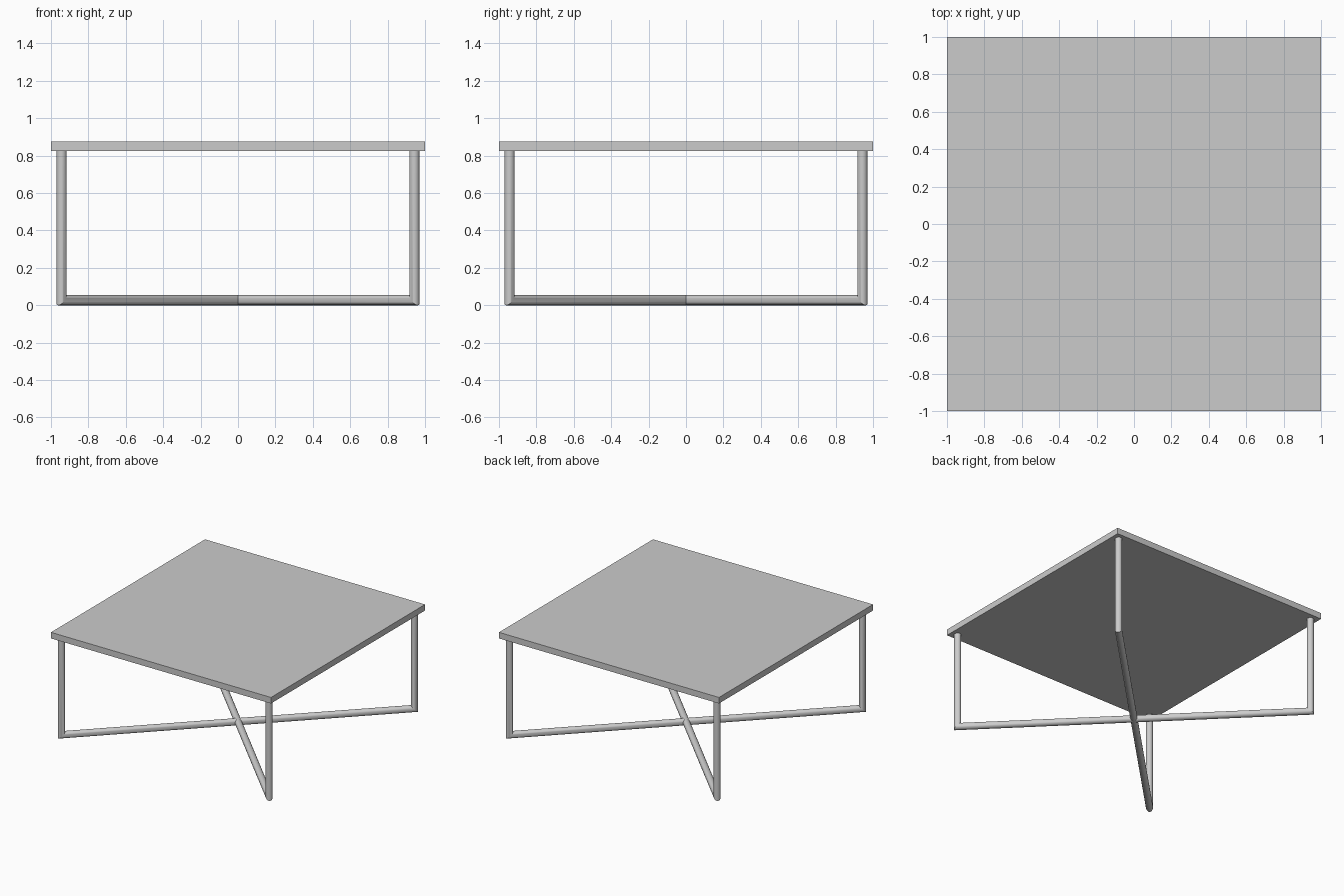
import bpy, bmesh, math
from mathutils import Matrix

cube = bpy.data.objects.get("Cube")
if cube:
    bpy.data.objects.remove(cube, do_unlink=True)

HEIGHT, THICK = 0.875, 0.05
RADIUS, LEG = 0.027, 0.943
SIDES = 32


def material(name, colour):
    mat = bpy.data.materials.new(name)
    mat.use_nodes = True
    mat.diffuse_color = colour
    mat.node_tree.nodes["Principled BSDF"].inputs["Base Color"].default_value = colour
    return mat


grey = material("light grey", (0.6, 0.6, 0.6, 1))


def add_object(name, bm):
    bmesh.ops.recalc_face_normals(bm, faces=bm.faces)
    mesh = bpy.data.meshes.new(name)
    bm.to_mesh(mesh)
    bm.free()
    mesh.materials.append(grey)
    obj = bpy.data.objects.new(name, mesh)
    bpy.context.collection.objects.link(obj)
    return obj


# Square table top
bm = bmesh.new()
bmesh.ops.create_cube(bm, size=1, matrix=Matrix.Translation((0, 0, HEIGHT - THICK / 2))
                      @ Matrix.Diagonal((2, 2, THICK, 1)))
add_object("table_top", bm)


# U-shaped tube frame with mitred corners, turned onto a diagonal
def tube_frame(name, angle):
    bm = bmesh.new()
    reach = LEG * math.sqrt(2)
    rings = []
    for side, at_top in ((-1, True), (-1, False), (1, False), (1, True)):
        ring = []
        for i in range(SIDES):
            t = math.tau * i / SIDES
            inward = RADIUS * math.cos(t)
            z = HEIGHT - THICK if at_top else RADIUS + inward
            ring.append(bm.verts.new((side * (reach - inward), RADIUS * math.sin(t), z)))
        rings.append(ring)
    for a, b in zip(rings, rings[1:]):
        for i in range(SIDES):
            j = (i + 1) % SIDES
            bm.faces.new((a[i], a[j], b[j], b[i]))
    bm.faces.new(rings[0])
    bm.faces.new(rings[-1])
    bmesh.ops.rotate(bm, verts=bm.verts, matrix=Matrix.Rotation(angle, 3, "Z"))
    obj = add_object(name, bm)
    bpy.ops.object.select_all(action="DESELECT")
    obj.select_set(True)
    bpy.context.view_layer.objects.active = obj
    bpy.ops.object.shade_smooth_by_angle(angle=math.radians(30))


tube_frame("leg_frame_a", math.pi / 4)
tube_frame("leg_frame_b", -math.pi / 4)
